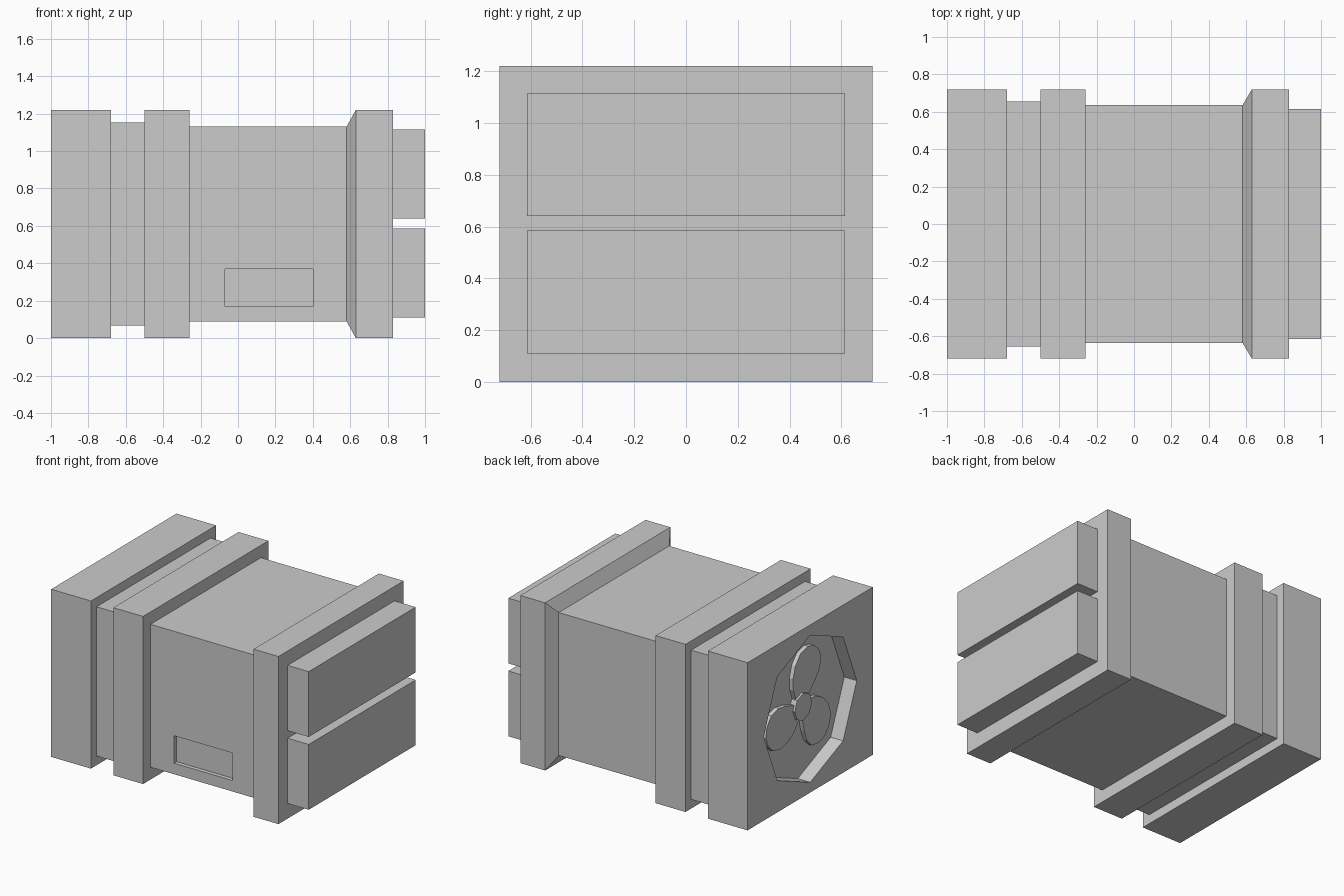
import bpy, bmesh
from math import cos, sin, pi, radians

if "Cube" in bpy.data.objects:
    bpy.data.objects.remove(bpy.data.objects["Cube"])

CZ = 0.61  # height of the machine's long axis


def finish(name, bm):
    bmesh.ops.recalc_face_normals(bm, faces=bm.faces)
    mesh = bpy.data.meshes.new(name)
    bm.to_mesh(mesh)
    bm.free()
    obj = bpy.data.objects.new(name, mesh)
    bpy.context.collection.objects.link(obj)
    return obj


def loft(name, rings):
    """Bridge equal-length rings of points and cap both ends."""
    bm = bmesh.new()
    loops = [[bm.verts.new(p) for p in ring] for ring in rings]
    n = len(loops[0])
    for a, b in zip(loops, loops[1:]):
        for i in range(n):
            j = (i + 1) % n
            bm.faces.new((a[i], a[j], b[j], b[i]))
    bm.faces.new(loops[0])
    bm.faces.new(loops[-1])
    return finish(name, bm)


def prism_x(name, outline, x0, x1):
    """Extrude a (y, z) outline along x."""
    return loft(name, [[(x, y, z) for y, z in outline] for x in (x0, x1)])


def rect(y0, y1, z0, z1):
    return [(y0, z0), (y1, z0), (y1, z1), (y0, z1)]


def octagon(r):
    return [(r * cos(i * pi / 4), CZ + r * sin(i * pi / 4)) for i in range(8)]


def cut(target, cutter):
    mod = target.modifiers.new("cut", 'BOOLEAN')
    mod.operation = 'DIFFERENCE'
    mod.solver = 'EXACT'
    mod.object = cutter
    bpy.context.view_layer.objects.active = target
    bpy.ops.object.modifier_apply(modifier=mod.name)
    bpy.data.objects.remove(cutter)


# Stepped body: (x, half depth, half height) stations along the long axis
FULL, GROOVE, CORE = (0.72, 0.61), (0.655, 0.543), (0.635, 0.52)
stations = [(-1, FULL), (-0.68, FULL), (-0.68, GROOVE), (-0.5, GROOVE),
            (-0.5, FULL), (-0.26, FULL), (-0.26, CORE), (0.58, CORE),
            (0.63, FULL), (0.83, FULL)]
body = loft("body", [[(x, y, z) for y, z in rect(-h, h, CZ - v, CZ + v)]
                     for x, (h, v) in stations])

# Octagonal fan well and shallow front panel recess
cut(body, prism_x("fan_well_cutter", octagon(0.535), -1.1, -0.9))
cut(body, prism_x("panel_cutter", rect(-0.8, -0.605, 0.17, 0.37), -0.07, 0.4))

# Two end blocks
prism_x("lower_end_block", rect(-0.615, 0.615, 0.11, 0.585), 0.82, 1)
prism_x("upper_end_block", rect(-0.615, 0.615, 0.64, 1.115), 0.82, 1)

# Fan hub and three rounded blades; w is the offset across each blade
prism_x("fan_hub", octagon(0.1), -0.945, -0.89)
blade = [(0.05, -0.08), (0.12, -0.13), (0.2, -0.155), (0.29, -0.15),
         (0.37, -0.11), (0.41, -0.04), (0.415, 0.03), (0.385, 0.1),
         (0.32, 0.15), (0.24, 0.15), (0.16, 0.115), (0.05, 0.045)]
for k in range(3):
    a = radians(75 + 120 * k)
    outline = [(-(r * cos(a) + w * sin(a)), CZ + r * sin(a) - w * cos(a))
               for r, w in blade]
    prism_x(f"fan_blade_{k + 1}", outline, -0.93, -0.89)
